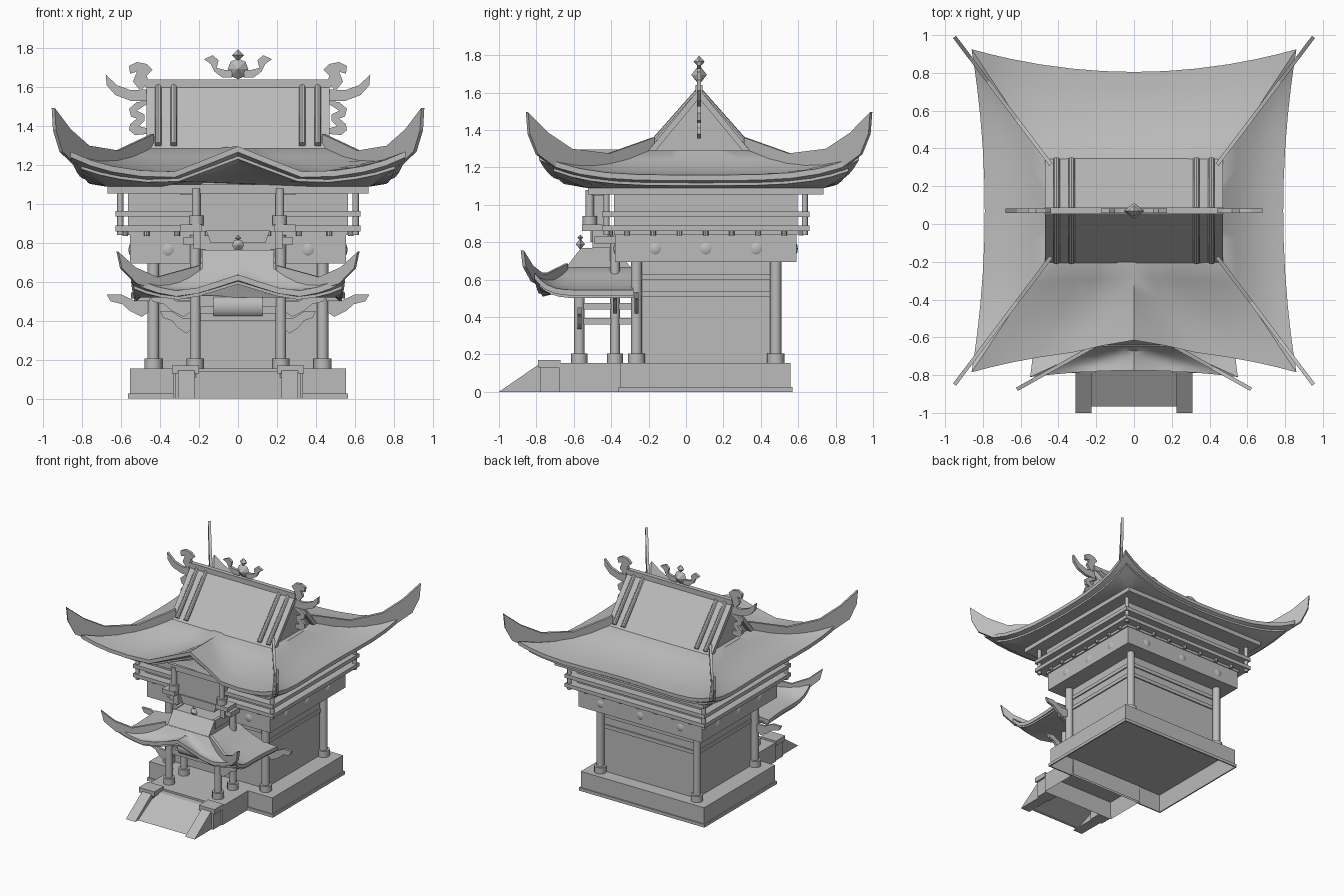
import bpy, bmesh, math
from mathutils import Vector

cube = bpy.data.objects.get("Cube")
if cube:
    bpy.data.objects.remove(cube)

stone = bpy.data.materials.new("plain_grey")
stone.use_nodes = True
stone.diffuse_color = (0.5, 0.5, 0.5, 1)
stone.node_tree.nodes["Principled BSDF"].inputs["Base Color"].default_value = (0.5, 0.5, 0.5, 1)

BY = 0.105   # depth centre of the body
RY = 0.07    # depth centre of the roof


def finish(name, bm, smooth=False):
    bmesh.ops.recalc_face_normals(bm, faces=bm.faces)
    mesh = bpy.data.meshes.new(name)
    bm.to_mesh(mesh)
    bm.free()
    mesh.materials.append(stone)
    ob = bpy.data.objects.new(name, mesh)
    bpy.context.collection.objects.link(ob)
    if smooth:
        bpy.ops.object.select_all(action='DESELECT')
        ob.select_set(True)
        bpy.context.view_layer.objects.active = ob
        bpy.ops.object.shade_smooth_by_angle(angle=math.radians(35))
    return ob


def box(name, x0, x1, y0, y1, z0, z1, hollow=0):
    """Block; a hollow one is recessed from below by the given depth."""
    bm = bmesh.new()
    bmesh.ops.create_cube(bm, size=1)
    for v in bm.verts:
        v.co = ((x0 + x1) / 2 + v.co.x * (x1 - x0), (y0 + y1) / 2 + v.co.y * (y1 - y0),
                (z0 + z1) / 2 + v.co.z * (z1 - z0))
    if hollow:
        under = min(bm.faces, key=lambda f: f.calc_center_median().z)
        bmesh.ops.inset_individual(bm, faces=[under], thickness=0.02)
        bmesh.ops.translate(bm, verts=under.verts, vec=(0, 0, hollow))
    return finish(name, bm)


def tier(name, hx, hy, z0, z1, hollow=0):
    return box(name, -hx, hx, BY - hy, BY + hy, z0, z1, hollow)


def rod(name, a, b, r, sides=12):
    a, b = Vector(a), Vector(b)
    bm = bmesh.new()
    bmesh.ops.create_cone(bm, cap_ends=True, segments=sides, radius1=r, radius2=r, depth=(b - a).length)
    rot = (b - a).to_track_quat('Z', 'Y')
    for v in bm.verts:
        v.co = rot @ v.co + (a + b) / 2
    return finish(name, bm, sides > 8)


def plate(name, pts, origin, direction, thick, smooth=False):
    """Extrude an outline of (distance along direction, height)."""
    d = Vector((direction[0], direction[1], 0)).normalized()
    side = Vector((-d.y, d.x, 0)) * thick / 2
    o = Vector((origin[0], origin[1], 0))
    bm = bmesh.new()
    rings = [[bm.verts.new(o + d * s + Vector((0, 0, z)) + side * k) for s, z in pts] for k in (-1, 1)]
    for ring in rings:
        bm.faces.new(ring)
    n = len(pts)
    for i in range(n):
        j = (i + 1) % n
        bm.faces.new((rings[0][i], rings[0][j], rings[1][j], rings[1][i]))
    return finish(name, bm, smooth)


def gem(name, y, z, r, depth, n):
    """Double pyramid with its points to the front and back."""
    bm = bmesh.new()
    for i in range(n):
        a = math.tau * i / n
        bm.verts.new((r * math.sin(a), y, z + r * math.cos(a)))
    for k in (-1, 1):
        bm.verts.new((0, y + k * depth, z))
    bmesh.ops.convex_hull(bm, input=bm.verts)
    return finish(name, bm)


def boss(name, loc, scale):
    bm = bmesh.new()
    bmesh.ops.create_uvsphere(bm, u_segments=16, v_segments=8, radius=1)
    for v in bm.verts:
        v.co = Vector([c * s for c, s in zip(v.co, scale)]) + Vector(loc)
    return finish(name, bm, True)


def column(name, x, y, z0, z1, r, base=True):
    rod(name, (x, y, z0), (x, y, z1), r)
    if base:
        rod(name + "_base", (x, y, z0), (x, y, z0 + 0.05), r + 0.016)


def hip_roof(name, inner, outer, soffit, bow, rise, back_rise, apex, cusp_w, shift):
    """Curved skirt roof; inner, outer and soffit are (half x, y0, y1, z)."""
    bm = bmesh.new()
    half = (0.19, 0.38, 0.58, 0.75, 0.88, 1.0)
    us = [-u for u in reversed(half)] + [0] + list(half)
    mid = (outer[1] + outer[2]) / 2

    def at(rect, side, u, pull=(0, 0)):
        hx, y0, y1, z = rect
        px, py = (p * (1 - u * u) for p in pull)
        if side in "fb":
            return Vector((hx * u, y0 + py if side == "f" else y1 - py, z))
        s = 1 if side == "r" else -1
        return Vector((s * (hx - px), (y0 + y1) / 2 + u * (y1 - y0) / 2, z))

    for side in "fblr":
        grid = []
        for u in us:
            a, e = at(inner, side, u), at(outer, side, u, bow)
            lift = rise * u ** 4 if (e.y < mid or back_rise) else 0
            col = []
            for t in (0, 0.2, 0.4, 0.6, 0.8, 1):
                p = a.lerp(e, t)
                p.z = e.z + (a.z - e.z) * (1 - t) ** 2 + lift * t * t
                if side == "f" and t:
                    k = max(0, 1 - abs(p.x) / (cusp_w * t))
                    p.z += max(0, apex - p.z) * k
                    p.y += shift * k * t
                col.append(p)
            drop = col[-1] - Vector((0, 0, 0.03))
            s = at(soffit, side, u)
            if side == "f":
                s.z += 0.8 * (apex - e.z) * max(0, 1 - abs(s.x) / cusp_w)
            inset = drop.lerp(s, 0.3)
            col += [drop, inset, inset - Vector((0, 0, 0.015)), s]
            grid.append([bm.verts.new(p) for p in col])
        for c0, c1 in zip(grid, grid[1:]):
            for i in range(len(c0) - 1):
                bm.faces.new((c0[i], c1[i], c1[i + 1], c0[i + 1]))
    bmesh.ops.remove_doubles(bm, verts=bm.verts, dist=0.001)
    bmesh.ops.holes_fill(bm, edges=[e for e in bm.edges if e.is_boundary], sides=0)
    return finish(name, bm, True)


# Platforms, ramp and piers, hollow underneath
tier("platform", 0.555, 0.455, 0, 0.155, 0.14)
box("porch_platform", -0.335, 0.335, -0.68, -0.33, 0, 0.155, 0.14)
box("platform_lip_back", -0.565, 0.565, BY + 0.455, BY + 0.465, 0, 0.025)
plate("ramp", [(0, 0), (0.03, 0), (0.29, 0.11), (0.29, 0.14), (0.24, 0.14)], (0, -0.965), (0, 1), 0.46)
for s in (-1, 1):
    box("platform_lip_side", s * 0.56 - 0.005, s * 0.56 + 0.005, BY - 0.465, BY + 0.465, 0, 0.025)
    box("platform_lip_front", s * 0.45 - 0.115, s * 0.45 + 0.115, BY - 0.465, BY - 0.455, 0, 0.025)
    plate("ramp_rail", [(0, 0), (0.27, 0), (0.27, 0.145), (0.21, 0.145)], (s * 0.267, -1), (0, 1), 0.085)
    box("pier", s * 0.27 - 0.055, s * 0.27 + 0.055, -0.78, -0.68, 0, 0.13)
    box("pier_cap", s * 0.27 - 0.07, s * 0.27 + 0.07, -0.79, -0.67, 0.13, 0.17)

# Lower storey
tier("lower_wall", 0.415, 0.35, 0.15, 0.7)
tier("wall_belt_low", 0.425, 0.36, 0.51, 0.54)
tier("wall_belt_high", 0.425, 0.36, 0.6, 0.63)
tier("wide_beam", 0.555, 0.485, 0.695, 0.842)
curl = [(0, 0.5), (0.09, 0.5), (0.165, 0.535), (0.24, 0.535), (0.22, 0.5), (0.16, 0.485),
        (0.12, 0.45), (0.06, 0.42), (0, 0.46)]
small_curl = [(d * 0.75, z - 0.085) for d, z in curl]
for s in (-1, 1):
    for y in (-0.265, 0.48):
        column("corner_column", s * 0.435, y, 0.155, 0.7, 0.03)
    column("porch_column", s * 0.22, -0.57, 0.155, 0.55, 0.028)
    column("porch_rear_column", s * 0.22, -0.38, 0.155, 0.84, 0.026)
    plate("column_bracket", curl, (s * 0.435, -0.265), (s, 0), 0.02)
    plate("porch_rear_bracket", curl, (s * 0.22, -0.38), (s, 0), 0.02)
    plate("porch_bracket", small_curl, (s * 0.22, -0.57), (s, 0), 0.02)
    for z in (0.36, 0.44):
        box("porch_side_beam", s * 0.22 - 0.015, s * 0.22 + 0.015, -0.57, -0.25, z, z + 0.035)
    for i in (-1, 0, 1):
        boss("side_boss", (s * 0.535, BY + i * 0.27, 0.765), (0.028, 0.045, 0.045))
        boss("end_boss", (i * 0.36, BY + s * 0.465, 0.765), (0.045, 0.028, 0.045))
    for i in range(7):
        w = (i - 3) / 3
        rod("beam_dowel_side", (s * 0.58, BY + w * 0.42, 0.835), (s * 0.58, BY + w * 0.42, 0.865), 0.014, 8)
        rod("beam_dowel", (w * 0.47, BY + s * 0.51, 0.835), (w * 0.47, BY + s * 0.51, 0.865), 0.014, 8)
box("porch_front_beam", -0.24, 0.24, -0.575, -0.55, 0.4, 0.44)
box("porch_lintel", -0.24, 0.24, -0.58, -0.55, 0.47, 0.53)
plate("porch_valance", [(-0.57, 0.42), (-0.585, 0.432), (-0.597, 0.452), (-0.6, 0.475), (-0.597, 0.498),
                        (-0.585, 0.518), (-0.57, 0.53), (-0.55, 0.53), (-0.55, 0.42)],
      (0, 0), (0, 1), 0.25, True)

# Upper storey with rails
tier("upper_wall", 0.565, 0.49, 0.84, 1.09)
tier("rail_low", 0.63, 0.555, 0.86, 0.89)
tier("rail_high", 0.63, 0.555, 0.935, 0.965)
tier("eave_beam", 0.67, 0.63, 1.055, 1.1)
for s in (-1, 1):
    for y in (-1, 1):
        column("upper_post", s * 0.605, BY + y * 0.53, 0.84, 1.06, 0.016, False)
    column("balcony_column", s * 0.215, -0.515, 0.89, 1.08, 0.022)
    box("balcony_foot", s * 0.24 - 0.055, s * 0.24 + 0.055, -0.555, -0.45, 0.86, 0.895)
    box("balcony_corbel", s * 0.24 - 0.04, s * 0.24 + 0.04, -0.49, -0.37, 0.79, 0.83)
    box("balcony_bearer", s * 0.21 - 0.02, s * 0.21 + 0.02, -0.5, -0.37, 0.77, 0.86)
plate("dormer_wall", [(-0.3, 1.05), (-0.2, 1.05), (-0.2, 0.86), (0.2, 0.86), (0.2, 1.05), (0.3, 1.05), (0, 1.2)],
      (0, -0.46), (1, 0), 0.08)
plate("balcony_panel", [(-0.14, 0.8), (0.14, 0.8), (0.165, 0.865), (-0.165, 0.865)], (0, -0.45), (1, 0), 0.12)

# Main roof
hip_roof("main_roof_skirt", (0.47, RY - 0.265, RY + 0.265, 1.29), (0.86, RY - 0.855, RY + 0.855, 1.16),
         (0.68, -0.53, 0.74, 1.09), (0.07, 0.12), 0.11, True, 1.297, 0.34, 0.05)
plate("gable_roof", [(-0.28, 1.28), (0, 1.62), (0.28, 1.28), (0.24, 1.28), (0, 1.57), (-0.24, 1.28)],
      (0, RY), (0, 1), 0.94)
plate("gable_wall", [(-0.25, 1.28), (0, 1.59), (0.25, 1.28)], (0, RY), (0, 1), 0.87)
box("ridge_beam", -0.475, 0.475, RY - 0.018, RY + 0.018, 1.6, 1.64)
fin = [(0, 1.36), (0.3, 1.275), (0.55, 1.3), (0.71, 1.385), (0.846, 1.495), (0.835, 1.38),
       (0.78, 1.27), (0.66, 1.2), (0.5, 1.17), (0.3, 1.17), (0, 1.25)]
horn = [(0.46, 1.59), (0.55, 1.585), (0.62, 1.61), (0.68, 1.665), (0.675, 1.61), (0.63, 1.56),
        (0.55, 1.53), (0.46, 1.53)]
crest = [(0.46, 1.63), (0.47, 1.66), (0.44, 1.69), (0.47, 1.72), (0.52, 1.73), (0.56, 1.71),
         (0.555, 1.67), (0.52, 1.68), (0.54, 1.63), (0.5, 1.58)]
pendant = [(0.44, 1.53), (0.52, 1.525), (0.56, 1.49), (0.55, 1.45), (0.52, 1.44), (0.555, 1.41),
           (0.56, 1.38), (0.53, 1.355), (0.47, 1.36), (0.47, 1.39), (0.51, 1.4), (0.48, 1.43),
           (0.48, 1.46), (0.52, 1.48), (0.49, 1.5)]
wing = [(0.03, 1.65), (0.08, 1.65), (0.12, 1.68), (0.14, 1.72), (0.175, 1.745), (0.13, 1.765),
        (0.1, 1.74), (0.11, 1.7), (0.07, 1.69), (0.03, 1.69)]
for s in (-1, 1):
    for t in (-1, 1):
        plate("hip_fin", fin, (s * 0.44, RY + t * 0.245), (s * 0.51, t * 0.675), 0.02)
        for x in (0.33, 0.41):
            rod("roof_rib", (s * x, RY, 1.61), (s * x, RY + t * 0.27, 1.305), 0.018, 10)
    for name, pts in (("ridge_horn", horn), ("ridge_crest", crest), ("gable_pendant", pendant),
                      ("ridge_wing", wing)):
        plate(name, pts, (0, RY), (s, 0), 0.022)
gem("ridge_jewel", RY, 1.695, 0.053, 0.042, 8)
gem("ridge_tip", RY, 1.765, 0.032, 0.03, 4)

# Porch roof
hip_roof("porch_roof_skirt", (0.19, -0.645, -0.29, 0.665), (0.55, -0.81, -0.28, 0.545),
         (0.5, -0.72, -0.28, 0.52), (0.02, 0.035), 0.09, False, 0.637, 0.28, 0)
plate("porch_gable", [(-0.66, 0.64), (-0.565, 0.765), (-0.38, 0.765), (-0.29, 0.66), (-0.29, 0.64)],
      (0, 0), (0, 1), 0.37)
porch_fin = [(0, 0.685), (0.25, 0.625), (0.38, 0.675), (0.481, 0.755), (0.46, 0.67), (0.37, 0.59),
             (0.25, 0.56), (0, 0.62)]
for s in (-1, 1):
    plate("porch_fin", porch_fin, (s * 0.2, -0.64), (s * 0.42, -0.235), 0.02)
    box("porch_gable_rake", s * 0.18 - 0.012, s * 0.18 + 0.012, -0.565, -0.38, 0.7, 0.77)
gem("porch_jewel", -0.565, 0.79, 0.03, 0.025, 8)
gem("porch_tip", -0.565, 0.825, 0.017, 0.015, 4)
